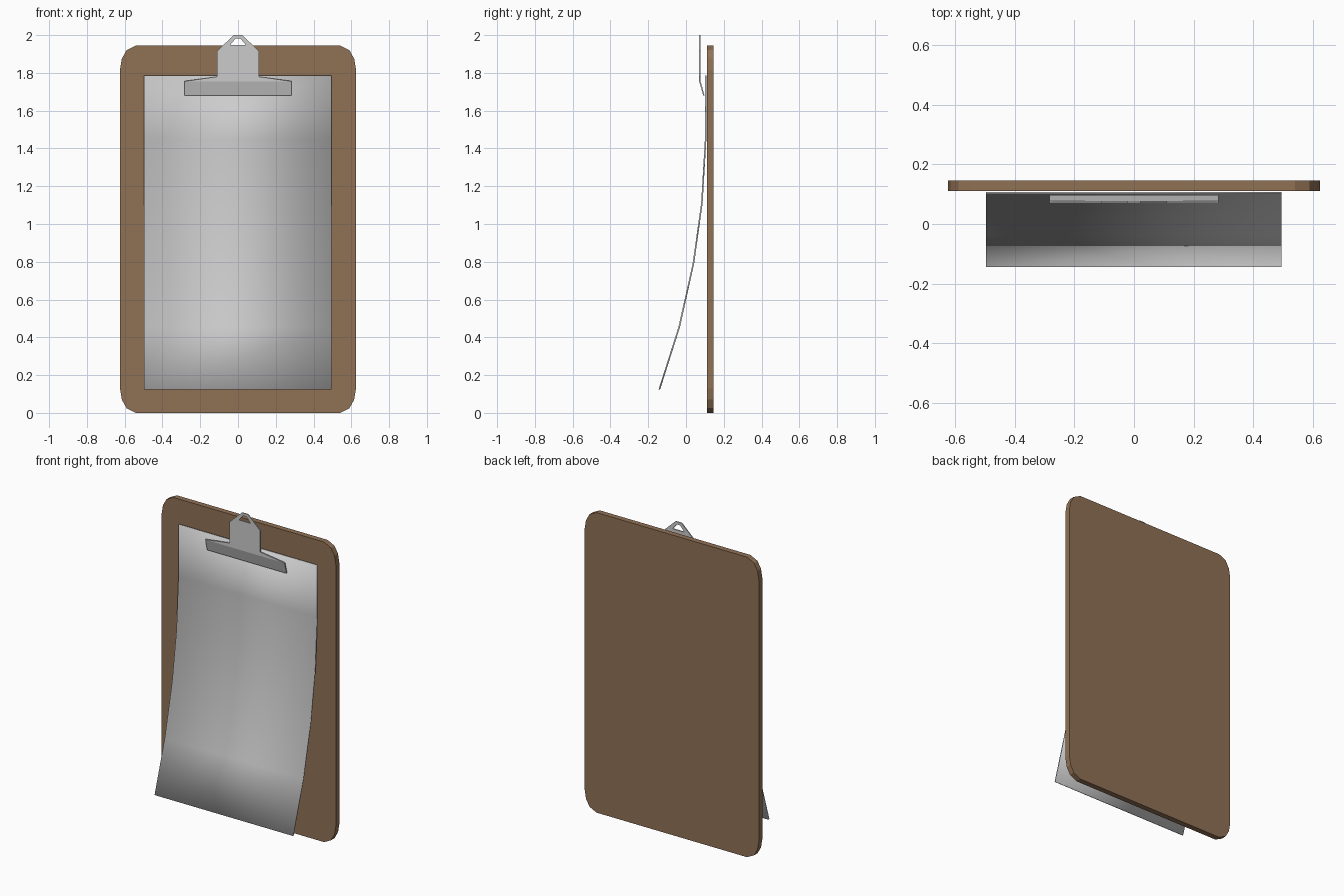
import bpy, bmesh

if "Cube" in bpy.data.objects:
    bpy.data.objects.remove(bpy.data.objects["Cube"])


def make_object(name, points, faces, thickness):
    """Sheet object facing -y, thickened backwards."""
    mesh = bpy.data.meshes.new(name)
    mesh.from_pydata(points, [], faces)
    mesh.update()
    ob = bpy.data.objects.new(name, mesh)
    bpy.context.collection.objects.link(ob)
    solid = ob.modifiers.new("thickness", "SOLIDIFY")
    solid.thickness = thickness
    solid.offset = -1
    solid.use_even_offset = True
    return ob


# Board: rounded rectangle with three-segment corners
W, H = 0.625, 1.945
corner = [(0.085, 0.0), (0.035, 0.025), (0.01, 0.07), (0.0, 0.13)]
br = [(W - dx, dz) for dx, dz in corner]
tr = [(x, H - z) for x, z in reversed(br)]
right = br + tr
outline = right + [(-x, z) for x, z in reversed(right)]
board = make_object("board", [(x, 0.11, z) for x, z in outline],
                    [list(range(len(outline)))], 0.036)
wood = bpy.data.materials.new("wood")
wood.diffuse_color = (0.28, 0.165, 0.09, 1)
wood.use_nodes = True
wood.node_tree.nodes["Principled BSDF"].inputs["Base Color"].default_value = wood.diffuse_color
board.data.materials.append(wood)

# Paper: profile curling forward towards the bottom
profile = [(-0.145, 0.125), (-0.04, 0.455), (0.035, 0.79),
           (0.08, 1.11), (0.1, 1.45), (0.1, 1.785)]
pts = [(x, y, z) for y, z in profile for x in (-0.497, 0.495)]
quads = [(2 * i, 2 * i + 1, 2 * i + 3, 2 * i + 2) for i in range(len(profile) - 1)]
paper = make_object("paper", pts, quads, 0.008)
bpy.context.view_layer.objects.active = paper
paper.select_set(True)
bpy.ops.object.shade_smooth_by_angle()

# Clip: right half of a bent plate with a slanted jaw and a hanging loop
half = [(0, 1.68), (0.284, 1.68), (0.284, 1.755), (0, 1.755),
        (0.11, 1.78), (0.11, 1.917), (0.042, 1.947), (0, 1.947),
        (0.022, 2.0), (0, 2.0), (0, 1.983), (0.012, 1.983)]
clip_pts = [(x, 0.091 if z < 1.7 else 0.07, z) for x, z in half]
clip_faces = [(0, 1, 2, 3),
              (3, 2, 4, 5, 6, 7),
              (6, 5, 8, 11),
              (11, 8, 9, 10)]
clip = make_object("clip", clip_pts, clip_faces, 0.007)
mirror = clip.modifiers.new("mirror", "MIRROR")
mirror.use_clip = True
clip.modifiers.move(1, 0)
